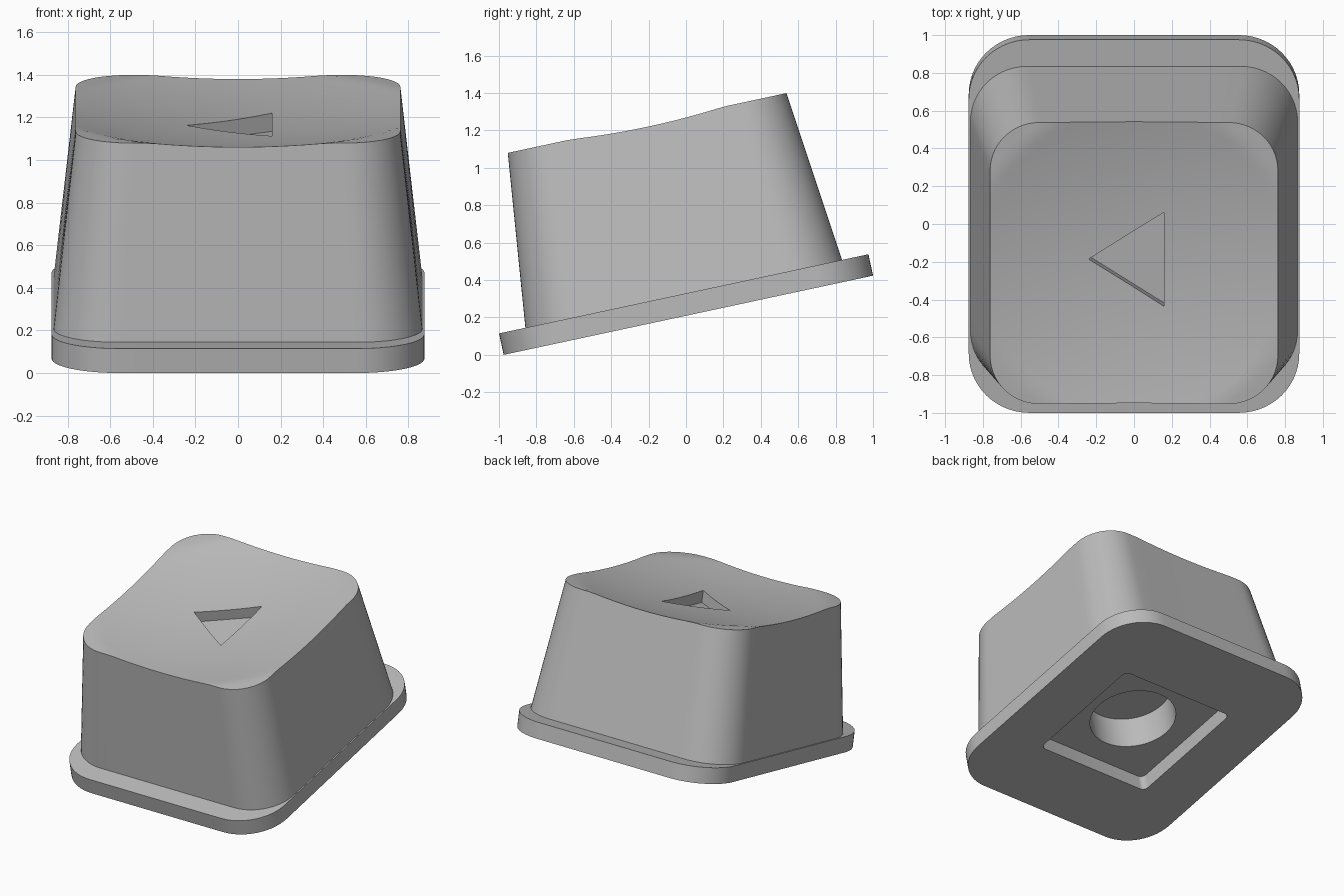
import bpy, bmesh, math
from mathutils import Matrix, Vector

cube = bpy.data.objects.get("Cube")
if cube:
    bpy.data.objects.remove(cube, do_unlink=True)

TILT = Matrix.Translation((0, 0.0125, 0.2117)) @ Matrix.Rotation(math.radians(12.1), 4, 'X')
PLATE, TOP = 0.117, 1.051          # plate thickness, rim height
DISH_R, DISH_D = 0.868, 0.086      # dish radius and depth

grey = bpy.data.materials.new("plain grey")
grey.use_nodes = True
colour = (0.5, 0.5, 0.5, 1)
grey.diffuse_color = colour
grey.node_tree.nodes["Principled BSDF"].inputs["Base Color"].default_value = colour


def rounded_rect(hx, hy, r, arc=14, side=16):
    """Outline with arcs at the corners and subdivided sides."""
    corners = []
    for k, (sx, sy) in enumerate([(1, 1), (-1, 1), (-1, -1), (1, -1)]):
        centre = Vector((sx * (hx - r), sy * (hy - r)))
        corners.append([centre + r * Vector((math.cos(a), math.sin(a)))
                        for a in [(k + i / arc) * math.pi / 2 for i in range(arc + 1)]])
    pts = []
    for k, corner in enumerate(corners):
        pts += corner
        nxt = corners[(k + 1) % 4][0]
        pts += [corner[-1].lerp(nxt, i / side) for i in range(1, side)]
    return pts


def make_object(name, bm):
    bmesh.ops.recalc_face_normals(bm, faces=bm.faces)
    mesh = bpy.data.meshes.new(name)
    bm.to_mesh(mesh)
    bm.free()
    obj = bpy.data.objects.new(name, mesh)
    bpy.context.collection.objects.link(obj)
    mesh.materials.append(grey)
    obj.matrix_world = TILT
    return obj


def bridge(bm, a, b):
    for i in range(len(a)):
        j = (i + 1) % len(a)
        bm.faces.new((a[i], a[j], b[j], b[i]))


def prism(name, outline, z0, z1):
    bm = bmesh.new()
    low, high = [[bm.verts.new((p[0], p[1], z)) for p in outline] for z in (z0, z1)]
    bridge(bm, low, high)
    bm.faces.new(low)
    bm.faces.new(high)
    return make_object(name, bm)


def cut(obj, cutter):
    bpy.context.view_layer.update()
    mod = obj.modifiers.new("cut", 'BOOLEAN')
    mod.operation, mod.solver, mod.object = 'DIFFERENCE', 'EXACT', cutter
    bpy.ops.object.select_all(action='DESELECT')
    obj.select_set(True)
    bpy.context.view_layer.objects.active = obj
    bpy.ops.object.modifier_apply(modifier=mod.name)
    bpy.data.objects.remove(cutter, do_unlink=True)


def smooth(obj):
    bpy.ops.object.select_all(action='DESELECT')
    obj.select_set(True)
    bpy.context.view_layer.objects.active = obj
    bpy.ops.object.shade_smooth_by_angle(angle=math.radians(30))


def dish(p):
    """Height of the top: a shallow bowl with flat corners."""
    return TOP - DISH_D * max(0, 1 - p.length_squared / DISH_R ** 2)


# Base plate with a square opening underneath
plate = prism("base_plate", rounded_rect(0.875, 1.01, 0.32), 0, PLATE)
cut(plate, prism("square_cutter", rounded_rect(0.475, 0.475, 0.04, 6, 1), -0.1, PLATE + 0.1))
smooth(plate)

# Tapered cap body with the dished top
bm = bmesh.new()
base = [bm.verts.new((p.x, p.y, PLATE)) for p in rounded_rect(0.866, 0.866, 0.3)]
bm.faces.new(base)
rim = rounded_rect(0.762, 0.762, 0.26)
previous, rings = base, 24
for step in range(rings):
    ring = []
    for p in rim:
        q = p * (1 - step / rings)
        ring.append(bm.verts.new((q.x, q.y, dish(q))))
    bridge(bm, previous, ring)
    previous = ring
centre = bm.verts.new((0, 0, TOP - DISH_D))
for i, v in enumerate(previous):
    bm.faces.new((v, previous[(i + 1) % len(previous)], centre))
body = make_object("cap_body", bm)

# Triangular arrow recess in the top
cut(body, prism("arrow_cutter", [(-0.24, 0.005), (0.16, -0.25), (0.16, 0.26)], 0.888, 1.3))

# Round socket underneath
circle = [(0.305 * math.cos(i * math.pi / 32), 0.305 * math.sin(i * math.pi / 32)) for i in range(64)]
cut(body, prism("socket_cutter", circle, 0, PLATE + 0.25))
smooth(body)
